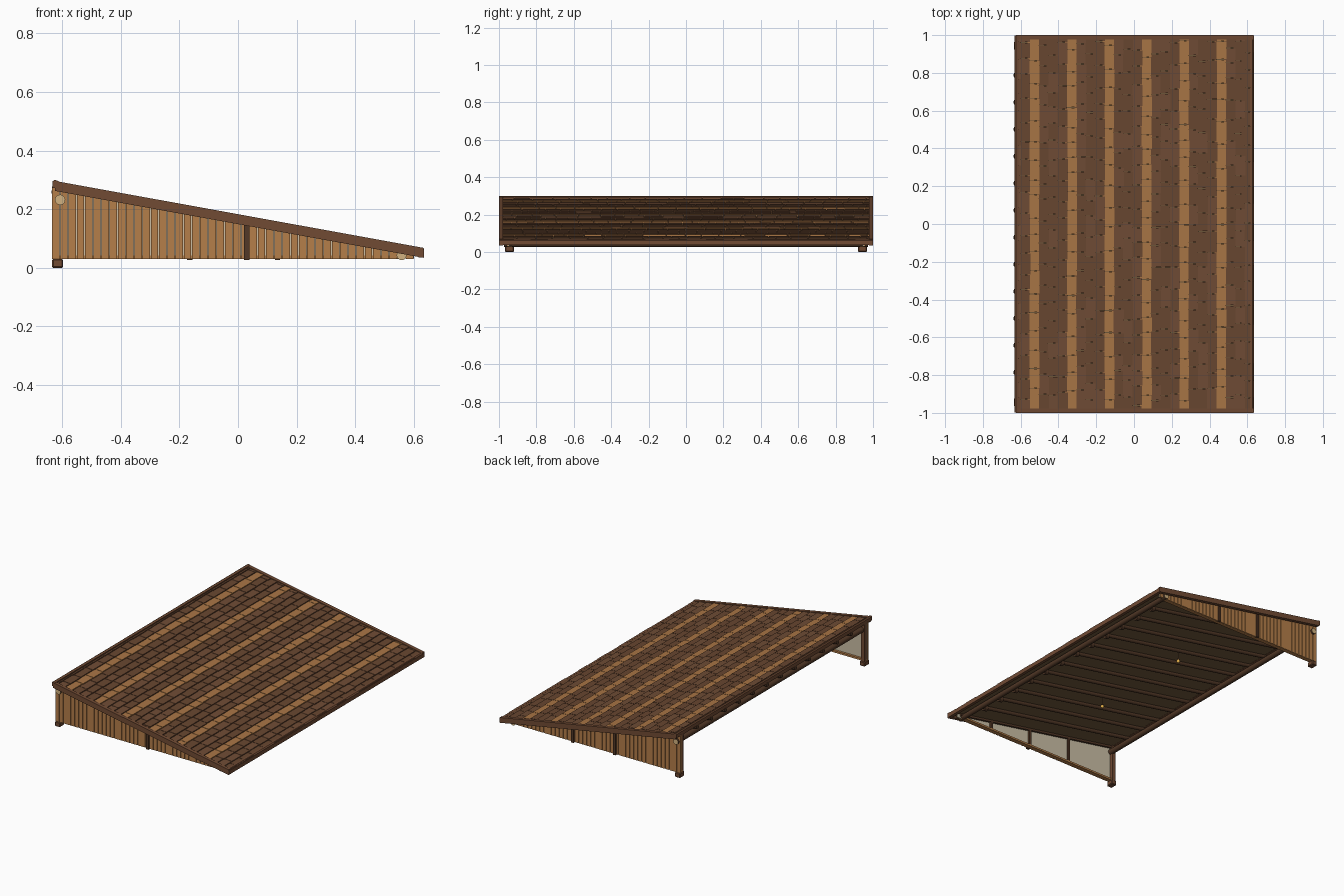
import bpy, bmesh, math, random
from mathutils import Vector

if "Cube" in bpy.data.objects:
    bpy.data.objects.remove(bpy.data.objects["Cube"])

random.seed(4)
SLOPE = 0.1815
ANGLE = math.atan(SLOPE)


def top(x):
    return 0.182 - SLOPE * x


def mat(name, r, g, b):
    m = bpy.data.materials.new(name)
    m.diffuse_color = (r, g, b, 1)
    m.use_nodes = True
    m.node_tree.nodes["Principled BSDF"].inputs["Base Color"].default_value = m.diffuse_color
    return m


DARK = mat("dark_shingle", 0.14, 0.062, 0.03)
DARK2 = mat("mid_shingle", 0.16, 0.073, 0.036)
LIGHT = mat("light_shingle", 0.40, 0.18, 0.06)
TRIM = mat("trim_wood", 0.165, 0.07, 0.034)
SIDING = mat("siding_wood", 0.46, 0.21, 0.068)
BEAM = mat("beam_wood", 0.085, 0.04, 0.02)
DECK = mat("deck_wood", 0.16, 0.10, 0.045)
PLASTER = mat("plaster", 0.60, 0.52, 0.38)
CUT = mat("cut_log_end", 0.65, 0.45, 0.22)
GLOW = mat("lamp_glow", 0.9, 0.5, 0.08)


def finish(name, bm, mats):
    bmesh.ops.recalc_face_normals(bm, faces=bm.faces)
    me = bpy.data.meshes.new(name)
    bm.to_mesh(me)
    bm.free()
    ob = bpy.data.objects.new(name, me)
    bpy.context.collection.objects.link(ob)
    for m in mats:
        me.materials.append(m)
    return ob


def slab(bm, profile, y0, y1, mi=0):
    """Extrude an x-z profile from y0 to y1."""
    a = [bm.verts.new((x, y0, z)) for x, z in profile]
    b = [bm.verts.new((x, y1, z)) for x, z in profile]
    n = len(a)
    faces = [bm.faces.new(a), bm.faces.new(b[::-1])]
    for i in range(n):
        j = (i + 1) % n
        faces.append(bm.faces.new((a[j], a[i], b[i], b[j])))
    for f in faces:
        f.material_index = mi


def band(x0, x1, d0, d1):
    """Profile following the roof slope, between two depths below its top."""
    return [(x0, top(x0) - d0), (x1, top(x1) - d0), (x1, top(x1) - d1), (x0, top(x0) - d1)]


def rect(x0, x1, z0, z1):
    return [(x0, z0), (x1, z0), (x1, z1), (x0, z1)]


def wall_strip(x0, x1, z0, d):
    return [(x0, z0), (x1, z0), (x1, max(top(x1) - d, z0 + 0.001)), (x0, top(x0) - d)]


def log(bm, p0, p1, r, sides=10, cap=None):
    p0, p1 = Vector(p0), Vector(p1)
    d = p1 - p0
    res = bmesh.ops.create_cone(bm, cap_ends=True, segments=sides, radius1=r, radius2=r, depth=d.length)
    q = d.to_track_quat('Z', 'Y')
    faces = {f for v in res['verts'] for f in v.link_faces}
    for v in res['verts']:
        v.co = q @ v.co + (p0 + p1) / 2
    for f in faces:
        if len(f.verts) > 4 and cap is not None:
            f.material_index = cap
        f.smooth = len(f.verts) == 4


# Roof deck
bm = bmesh.new()
slab(bm, band(-0.625, 0.628, 0.012, 0.02), -0.985, 0.985)
finish("roof_deck", bm, [DECK])

# Overlapping shingle courses, every fourth one light
bm = bmesh.new()
for k in range(26):
    lo = min(-0.6 + 0.0495 * k, 0.632)
    up = max(lo - 0.062, -0.626)
    prof = [(up, top(up) - 0.008), (lo, top(lo) - 0.001), (lo, top(lo) - 0.012), (up, top(up) - 0.012)]
    y = -0.985 - random.uniform(0, 0.05)
    while y < 0.985:
        w = random.uniform(0.075, 0.13)
        a, b = max(y, -0.985), min(y + w - 0.003, 0.985)
        if b - a > 0.005:
            jit = random.uniform(-0.003, 0.002)
            p = [(x + (jit if i in (1, 2) else 0), z) for i, (x, z) in enumerate(prof)]
            slab(bm, p, a, b, 2 if k % 4 == 2 else random.choice((0, 0, 1)))
        y += w
finish("roof_shingles", bm, [DARK, DARK2, LIGHT])

# Barge boards on both gables
bm = bmesh.new()
for s in (-1, 1):
    slab(bm, band(-0.625, 0.633, -0.001, 0.033), s * 0.978, s * 1.0)
finish("barge_boards", bm, [TRIM])

# Ridge cap, high fascia and low eave board
bm = bmesh.new()
slab(bm, [(-0.632, 0.272), (-0.632, 0.296), (-0.625, 0.3), (-0.612, 0.296), (-0.612, 0.272)], -0.999, 0.999)
finish("ridge_cap", bm, [TRIM])
bm = bmesh.new()
slab(bm, [(0.615, 0.036), (0.635, 0.036), (0.635, 0.062), (0.628, 0.068), (0.615, 0.068)], -0.999, 0.999)
finish("eave_board", bm, [TRIM])

# Round rafters poking out at the high edge, with knobs at the low end
bm = bmesh.new()
for i in range(12):
    y = -0.786 + i * 0.143
    log(bm, (-0.635, y, top(-0.635) - 0.032), (0.535, y, top(0.535) - 0.032), 0.012, 8)
    log(bm, (0.505, y, top(0.505) - 0.036), (0.53, y, top(0.53) - 0.036), 0.018, 10)
finish("rafters", bm, [BEAM])

# Long log beams
for name, x, z, r in (("low_log_beam", 0.558, 0.043, 0.017), ("high_log_beam", -0.607, 0.232, 0.018)):
    bm = bmesh.new()
    log(bm, (x, -0.972, z), (x, 0.972, z), r, 12, 1)
    finish(name, bm, [BEAM, CUT])

# Gable walls: siding, plaster lining, sill, battens, corner post, foot
for side, s, outer in (("front", -1, (0.03,)), ("back", 1, (0.135, -0.165))):
    def ys(a, b):
        return s * a, s * b
    bm = bmesh.new()
    n = 44
    w = 1.235 / n
    for i in range(n):
        x = -0.634 + i * w
        slab(bm, wall_strip(x, x + w - 0.003, 0.03, 0.02), *ys(0.95, 0.96))
    finish(side + "_siding", bm, [SIDING])

    bm = bmesh.new()
    slab(bm, wall_strip(-0.63, 0.6, 0.031, 0.02), *ys(0.945, 0.951))
    finish(side + "_plaster_lining", bm, [PLASTER])

    bm = bmesh.new()
    slab(bm, rect(-0.63, 0.57, 0.03, 0.042), *ys(0.93, 0.952))
    finish(side + "_sill", bm, [SIDING])

    bm = bmesh.new()
    for x in outer:
        slab(bm, wall_strip(x - 0.009, x + 0.009, 0.027, 0.02), *ys(0.955, 0.97))
    for x in (0.34, 0.035, -0.27):
        slab(bm, wall_strip(x - 0.008, x + 0.008, 0.031, 0.02), *ys(0.932, 0.946))
    slab(bm, band(-0.62, 0.58, 0.02, 0.034), *ys(0.932, 0.946))
    finish(side + "_battens", bm, [BEAM])

    bm = bmesh.new()
    slab(bm, wall_strip(-0.63, -0.605, 0.025, 0.02), *ys(0.925, 0.95))
    finish(side + "_corner_post", bm, [TRIM])

    bm = bmesh.new()
    slab(bm, rect(-0.634, -0.597, 0.0, 0.03), *ys(0.92, 0.967))
    ob = finish(side + "_foot", bm, [TRIM])
    bev = ob.modifiers.new("bevel", 'BEVEL')
    bev.width = 0.004

# Two hanging lamps
for name, y in (("front_lamp", -0.357), ("back_lamp", 0.357)):
    bm = bmesh.new()
    x, z = -0.05, 0.085
    log(bm, (x, y, z), (x, y, top(x) - 0.015), 0.002, 6)
    log(bm, (x, y, z + 0.008), (x, y, z + 0.015), 0.008, 8)
    res = bmesh.ops.create_uvsphere(bm, u_segments=12, v_segments=8, radius=0.011)
    for v in res['verts']:
        v.co += Vector((x, y, z))
    for f in {f for v in res['verts'] for f in v.link_faces}:
        f.material_index = 1
        f.smooth = True
    finish(name, bm, [BEAM, GLOW])
